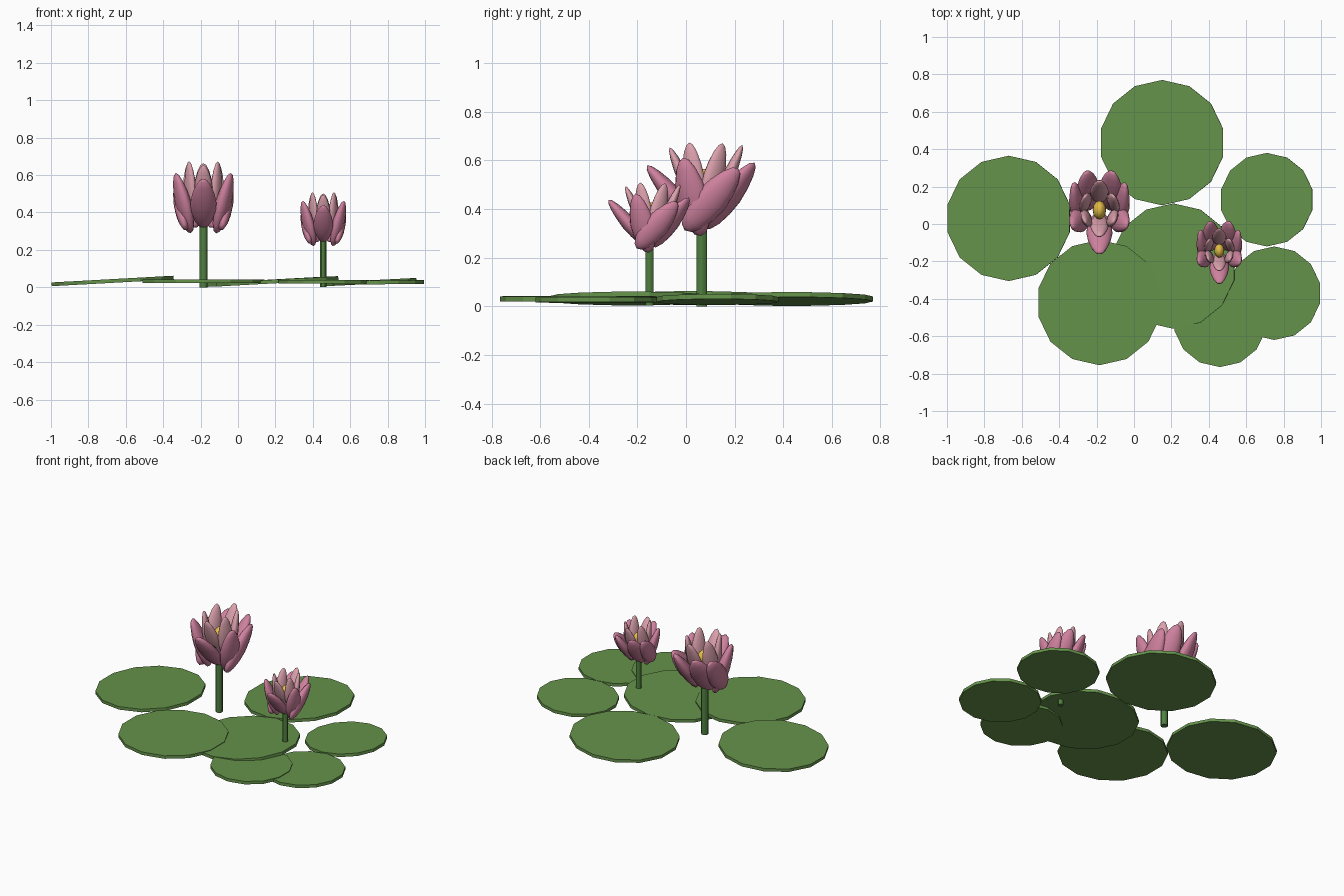
import bpy
from mathutils import Vector, Matrix

if "Cube" in bpy.data.objects:
    bpy.data.objects.remove(bpy.data.objects["Cube"])


def material(name, rgb):
    m = bpy.data.materials.new(name)
    m.diffuse_color = (*rgb, 1)
    m.use_nodes = True
    m.node_tree.nodes["Principled BSDF"].inputs["Base Color"].default_value = m.diffuse_color
    return m


PAD = material("pad_green", (0.13, 0.29, 0.07))
STEM = material("stem_green", (0.08, 0.22, 0.05))
OUTER = material("outer_pink", (0.62, 0.22, 0.34))
INNER = material("inner_pink", (0.72, 0.36, 0.42))
GOLD = material("gold", (0.75, 0.5, 0.06))


def finish(name, mat, smooth=False):
    o = bpy.context.object
    o.name = name
    o.data.materials.append(mat)
    if smooth:
        bpy.ops.object.shade_smooth_by_angle()
    return o


# Lily pads: x, y, z, radius, tilt
PADS = [(-0.67, 0.03, 0.034, 0.335, -0.055), (0.15, 0.435, 0.030, 0.335, -0.055),
        (0.71, 0.13, 0.028, 0.25, -0.05), (0.21, -0.225, 0.032, 0.335, -0.055),
        (-0.185, -0.42, 0.032, 0.335, 0), (0.75, -0.37, 0.026, 0.25, -0.01),
        (0.46, -0.515, 0.030, 0.25, 0)]
for x, y, z, r, tilt in PADS:
    bpy.ops.mesh.primitive_cylinder_add(vertices=14, radius=r, depth=0.02,
                                        location=(x, y, z), rotation=(0, tilt, 0))
    finish("lily_pad", PAD)


def petal(name, mat, origin, scale, centre, direction, size):
    """Flattened, slightly pointed ellipsoid whose broad face looks outward."""
    bpy.ops.mesh.primitive_uv_sphere_add(segments=12, ring_count=8)
    o = finish(name, mat, True)
    w, t, h = size
    for v in o.data.vertices:
        k = 1 - 0.2 * max(v.co.z, 0)
        v.co = (v.co.x * w * k, v.co.y * t * k, v.co.z * h)
    up = Vector(direction).normalized()
    out = Vector((centre[0], centre[1], 0))
    side = up.cross(out).normalized()
    out = side.cross(up)
    rot = Matrix((side, out, up)).transposed().to_4x4()
    o.matrix_world = (Matrix.Translation(Vector(origin) + Vector(centre) * scale)
                      @ rot @ Matrix.Scale(scale, 4))


# Petals relative to the flower base: centre, direction (mirrored when x > 0)
OUTER_RING = [((0, -0.115, 0.115), (0, -0.65, 0.76)),
              ((0.108, -0.04, 0.115), (0.22, -0.2, 0.9)),
              ((0.118, 0.04, 0.105), (0.12, 0.65, 0.75)),
              ((0.062, 0.115, 0.12), (0.05, 0.6, 0.8))]
INNER_RING = [((0, -0.075, 0.19), (0, -0.4, 0.9)),
              ((0.07, -0.035, 0.2), (0.05, -0.12, 1)),
              ((0.075, 0.05, 0.2), (0.0, 0.25, 0.95)),
              ((0, 0.11, 0.2), (0, 0.4, 0.9))]


def flower(x, y, base, s):
    # Stem
    bpy.ops.mesh.primitive_cylinder_add(vertices=12, radius=0.022 * s, depth=base + 0.02 * s,
                                        location=(x, y, base / 2 + 0.01))
    finish("stem", STEM, True)
    for name, mat, ring, size in (("outer_petal", OUTER, OUTER_RING, (0.07, 0.04, 0.17)),
                                  ("inner_petal", INNER, INNER_RING, (0.05, 0.026, 0.14))):
        for c, d in ring:
            for sign in ((1, -1) if c[0] else (1,)):
                petal(name, mat, (x, y, base), s, (c[0] * sign, c[1], c[2]),
                      (d[0] * sign, d[1], d[2]), size)
    # Golden heart
    bpy.ops.mesh.primitive_uv_sphere_add(segments=12, ring_count=8,
                                         location=(x, y + 0.01 * s, base + 0.18 * s))
    o = finish("flower_heart", GOLD, True)
    o.scale = (0.036 * s, 0.05 * s, 0.05 * s)


flower(-0.185, 0.065, 0.335, 1)
flower(0.456, -0.15, 0.255, 0.75)
